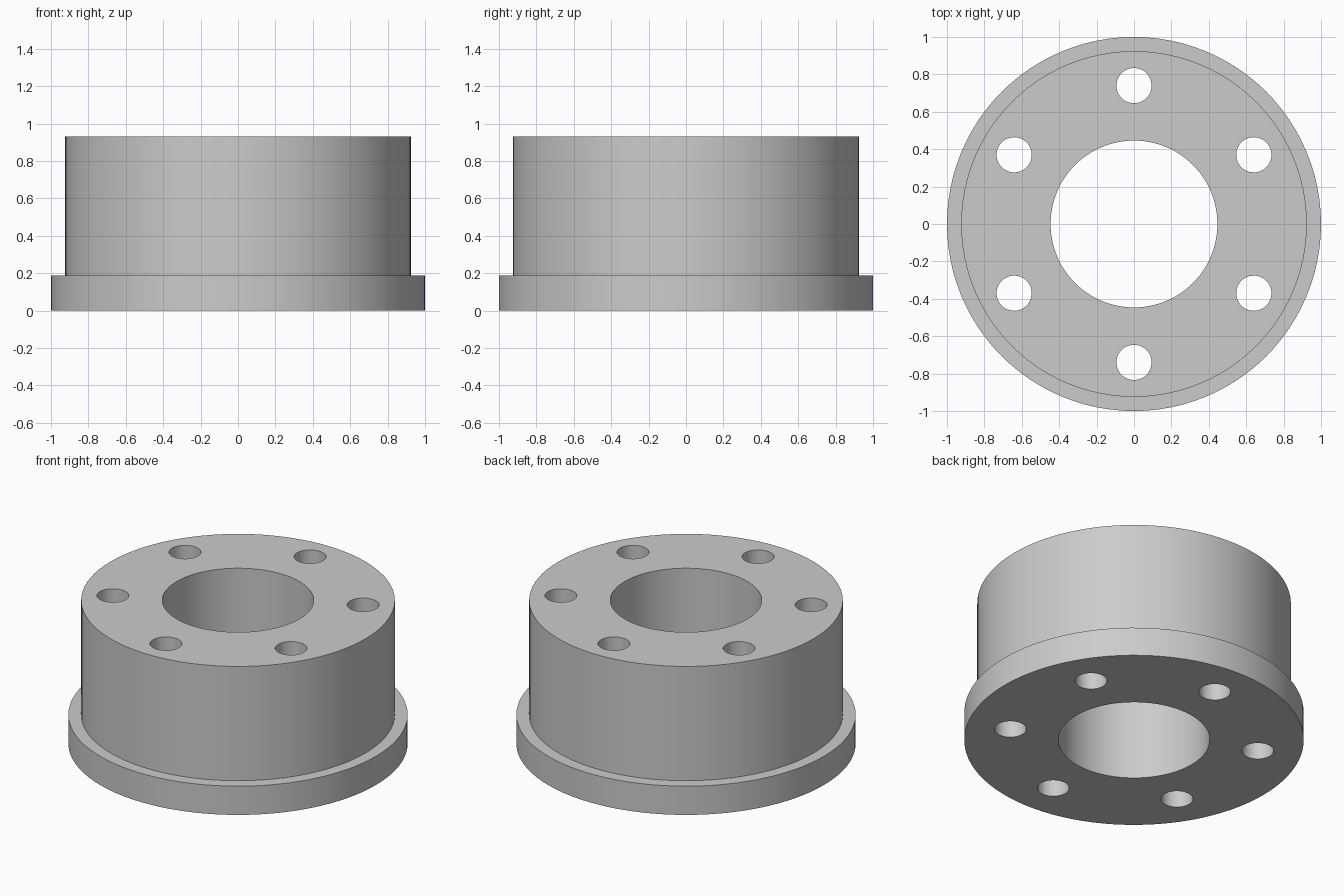
import bpy
import bmesh
from math import cos, sin, pi, radians

if "Cube" in bpy.data.objects:
    bpy.data.objects.remove(bpy.data.objects["Cube"], do_unlink=True)

HEIGHT, FLANGE_TOP = 0.93, 0.187
FLANGE_R, BODY_R, BORE_R = 1.0, 0.924, 0.446
BOLT_CIRCLE, HOLE_R, HOLES = 0.74, 0.094, 6

# Plain grey material
grey = bpy.data.materials.new("grey_metal")
grey.use_nodes = True
colour = (0.6, 0.6, 0.6, 1)
grey.diffuse_color = colour
grey.node_tree.nodes["Principled BSDF"].inputs["Base Color"].default_value = colour


def add_mesh(name, bm):
    mesh = bpy.data.meshes.new(name)
    bm.to_mesh(mesh)
    bm.free()
    mesh.materials.append(grey)
    obj = bpy.data.objects.new(name, mesh)
    bpy.context.collection.objects.link(obj)
    return obj


# Flanged bushing: a closed stepped profile turned around z
profile = [(BORE_R, 0), (FLANGE_R, 0), (FLANGE_R, FLANGE_TOP),
           (BODY_R, FLANGE_TOP), (BODY_R, HEIGHT), (BORE_R, HEIGHT)]
bm = bmesh.new()
verts = [bm.verts.new((r, 0, z)) for r, z in profile]
edges = [bm.edges.new((v, verts[i - 1])) for i, v in enumerate(verts)]
bmesh.ops.spin(bm, geom=verts + edges, cent=(0, 0, 0), axis=(0, 0, 1),
               angle=2 * pi, steps=96)
bmesh.ops.remove_doubles(bm, verts=bm.verts, dist=0.0001)
bmesh.ops.recalc_face_normals(bm, faces=bm.faces)
bushing = add_mesh("flanged_bushing", bm)

# Bolt hole cutters, evenly spaced on the bolt circle
bm = bmesh.new()
for i in range(HOLES):
    angle = radians(30) + 2 * pi * i / HOLES
    drill = bmesh.ops.create_cone(bm, cap_ends=True, segments=48, radius1=HOLE_R,
                                  radius2=HOLE_R, depth=HEIGHT * 2)
    bmesh.ops.translate(bm, verts=drill["verts"],
                        vec=(BOLT_CIRCLE * cos(angle), BOLT_CIRCLE * sin(angle), HEIGHT / 2))
cutter = add_mesh("bolt_hole_cutter", bm)
cutter.hide_render = True

# Drill the holes, then drop the cutter
cut = bushing.modifiers.new("bolt_holes", "BOOLEAN")
cut.operation = "DIFFERENCE"
cut.solver = "EXACT"
cut.object = cutter
bpy.ops.object.select_all(action="DESELECT")
bushing.select_set(True)
bpy.context.view_layer.objects.active = bushing
bpy.ops.object.modifier_apply(modifier=cut.name)
bpy.data.objects.remove(cutter, do_unlink=True)

# Smooth walls, sharp rims
bpy.ops.object.shade_smooth_by_angle(angle=radians(30))
